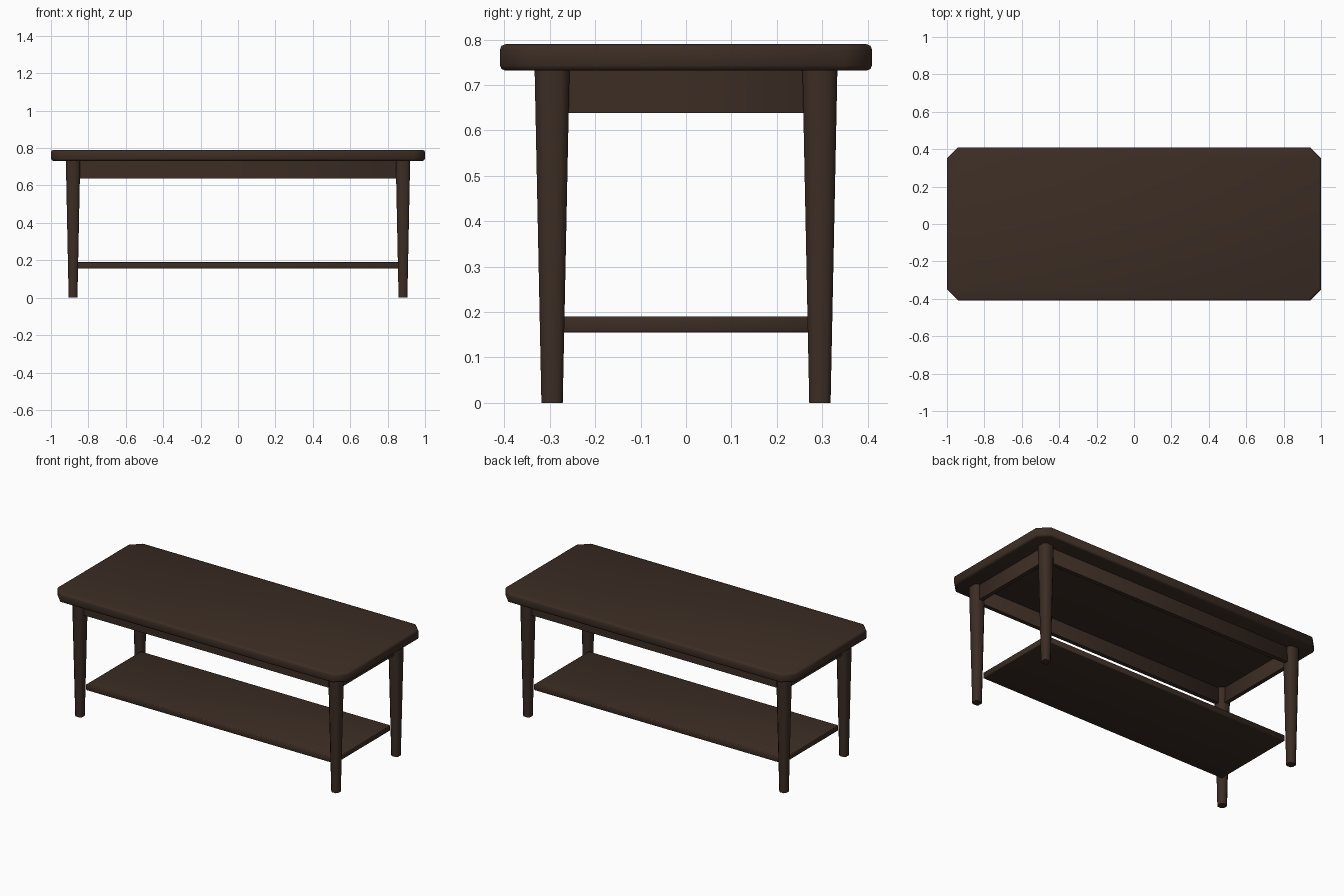
import bpy, bmesh, math

if "Cube" in bpy.data.objects:
    bpy.data.objects.remove(bpy.data.objects["Cube"])

wood = bpy.data.materials.new("dark brown wood")
wood.diffuse_color = (0.045, 0.026, 0.018, 1)
wood.use_nodes = True
wood.node_tree.nodes["Principled BSDF"].inputs["Base Color"].default_value = wood.diffuse_color


def chamfered_rect(hx, hy, c):
    """Outline of a rectangle with cut corners, counter-clockwise."""
    return [(hx, -hy + c), (hx, hy - c), (hx - c, hy), (-hx + c, hy),
            (-hx, hy - c), (-hx, -hy + c), (-hx + c, -hy), (hx - c, -hy)]


def loft(name, bottom, top, z0, z1, loc=(0, 0), bevel=0.0, segments=2, angle=60):
    """Solid between two outlines at heights z0 and z1."""
    bm = bmesh.new()
    lo = [bm.verts.new((x + loc[0], y + loc[1], z0)) for x, y in bottom]
    hi = [bm.verts.new((x + loc[0], y + loc[1], z1)) for x, y in top]
    n = len(lo)
    bm.faces.new(lo[::-1])
    bm.faces.new(hi)
    for i in range(n):
        j = (i + 1) % n
        bm.faces.new((lo[i], lo[j], hi[j], hi[i]))
    if bevel:
        rim = [e for e in bm.edges
               if abs(e.verts[0].co.z - e.verts[1].co.z) < 1e-6]
        bmesh.ops.bevel(bm, geom=rim, offset=bevel, segments=segments,
                        profile=0.5, affect='EDGES')
    bmesh.ops.recalc_face_normals(bm, faces=bm.faces[:])
    me = bpy.data.meshes.new(name)
    bm.to_mesh(me)
    bm.free()
    me.materials.append(wood)
    ob = bpy.data.objects.new(name, me)
    bpy.context.collection.objects.link(ob)
    bpy.ops.object.select_all(action='DESELECT')
    ob.select_set(True)
    bpy.context.view_layer.objects.active = ob
    bpy.ops.object.shade_smooth_by_angle(angle=math.radians(angle))
    return ob


def box(name, hx, hy, z0, z1, loc=(0, 0), c=0.002, bevel=0.0):
    o = chamfered_rect(hx, hy, c)
    return loft(name, o, o, z0, z1, loc, bevel, angle=50)


# Table top with cut corners and softened rim
outline = chamfered_rect(1.0, 0.41, 0.06)
loft("table_top", outline, outline, 0.732, 0.79, bevel=0.012, angle=50)

# Lower shelf
box("lower_shelf", 0.859, 0.271, 0.155, 0.19, c=0.004, bevel=0.004)

LX, LY = 0.882, 0.295
# Tapered legs
for sx, side in ((-1, "left"), (1, "right")):
    for sy, end in ((-1, "front"), (1, "back")):
        loft(f"{end}_{side}_leg", chamfered_rect(0.0235, 0.0235, 0.010),
             chamfered_rect(0.0385, 0.0385, 0.016), 0, 0.735,
             (sx * LX, sy * LY))

# Aprons between the legs
for s, names in ((-1, ("front_apron", "left_apron")),
                 (1, ("back_apron", "right_apron"))):
    box(names[0], LX - 0.02, 0.0125, 0.638, 0.735, (0, s * LY))
    box(names[1], 0.0125, LY - 0.02, 0.638, 0.735, (s * LX, 0))
